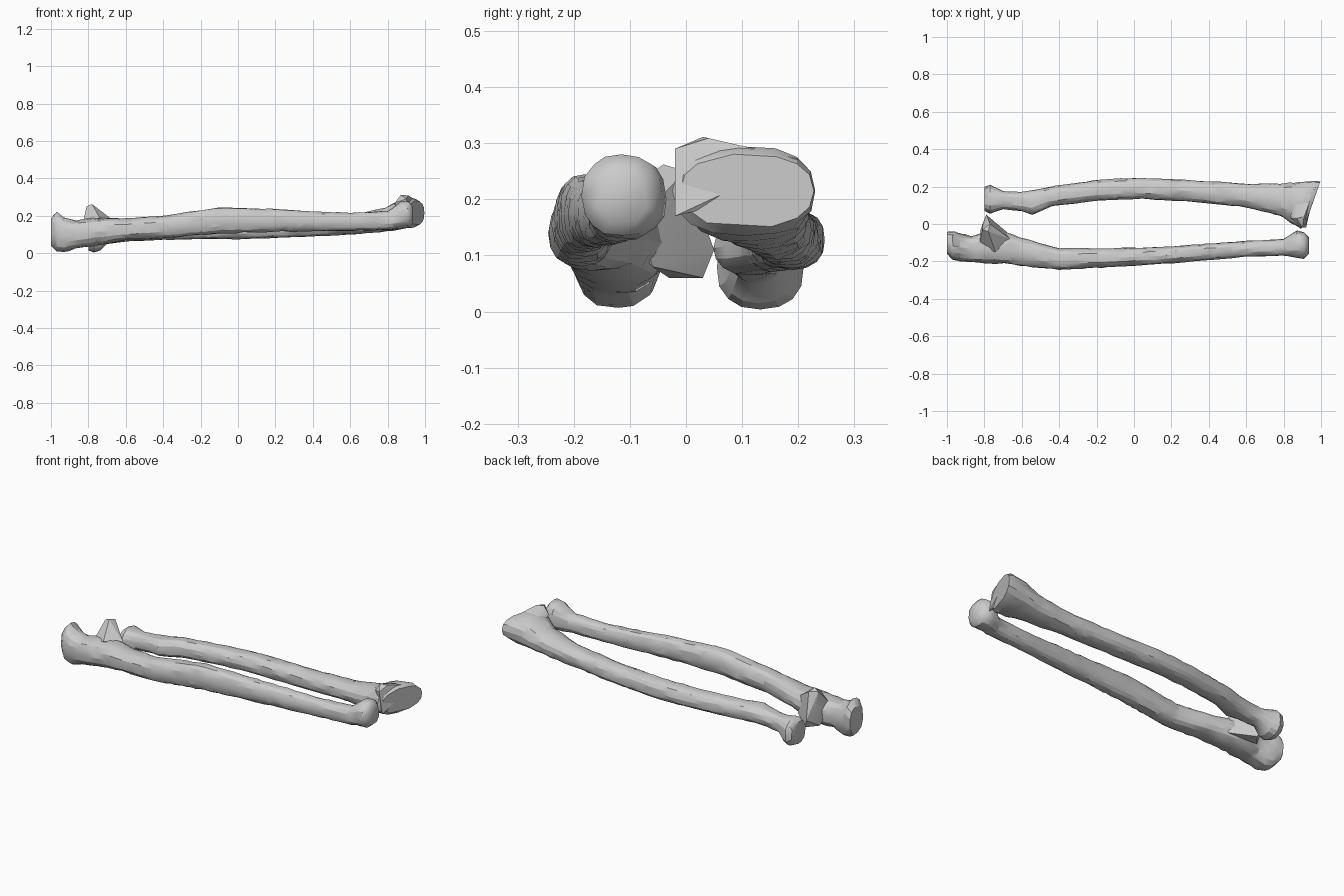
import bpy, bmesh, math, random
from mathutils import Vector

random.seed(4)
cube = bpy.data.objects.get("Cube")
if cube:
    bpy.data.objects.remove(cube)

# One bone colour
bone = bpy.data.materials.new("bone_grey")
bone.use_nodes = True
bone.diffuse_color = (0.6, 0.6, 0.6, 1)
bone.node_tree.nodes["Principled BSDF"].inputs["Base Color"].default_value = (0.6, 0.6, 0.6, 1)

SIDES = 16
STEP = 0.025


def signed_pow(value, power):
    return math.copysign(abs(value) ** power, value)


def ring(bm, section, rough):
    """Add one rounded cross-section: x, y range, z range, slant of x along y."""
    x, y0, y1, z0, z1, slant = section
    verts = []
    for i in range(SIDES):
        a = math.tau * i / SIDES
        k = 1 + random.uniform(-rough, rough)
        dy = signed_pow(math.cos(a), 0.85) * (y1 - y0) / 2 * k
        dz = signed_pow(math.sin(a), 0.85) * (z1 - z0) / 2 * k
        verts.append(bm.verts.new((x + slant * dy, (y0 + y1) / 2 + dy, (z0 + z1) / 2 + dz)))
    return verts


def make_bone(name, sections, lumps):
    """Loft the sections, add convex lumps and simplify into uneven facets."""
    bm = bmesh.new()
    rings = []
    for a, b in zip(sections, sections[1:]):
        steps = max(1, round((b[0] - a[0]) / STEP))
        for s in range(steps):
            t = s / steps
            blend = [p + (q - p) * t for p, q in zip(a, b)]
            rings.append(ring(bm, blend, 0.045 if s else 0.015))
    rings.append(ring(bm, sections[-1], 0))
    for r, s in zip(rings, rings[1:]):
        for i in range(SIDES):
            j = (i + 1) % SIDES
            bm.faces.new((r[i], r[j], s[j], s[i]))
    bm.faces.new(rings[0])
    bm.faces.new(rings[-1])
    for points in lumps:
        verts = [bm.verts.new(p) for p in points]
        bmesh.ops.convex_hull(bm, input=verts)
    bmesh.ops.recalc_face_normals(bm, faces=bm.faces)
    mesh = bpy.data.meshes.new(name)
    bm.to_mesh(mesh)
    bm.free()
    mesh.materials.append(bone)
    obj = bpy.data.objects.new(name, mesh)
    bpy.context.collection.objects.link(obj)
    facets = obj.modifiers.new("facets", "DECIMATE")
    facets.ratio = 0.5
    bpy.context.view_layer.objects.active = obj
    obj.select_set(True)
    bpy.ops.object.shade_smooth_by_angle(angle=math.radians(20))
    obj.select_set(False)
    return obj


# Front bone: hooked elbow end, long shaft, small rounded wrist head
front_sections = [
    (-1.0, -.16, -.04, .04, .19, 0),
    (-.97, -.19, -.04, .01, .22, 0),
    (-.93, -.2, -.05, .005, .19, 0),
    (-.87, -.205, -.065, .025, .175, 0),
    (-.8, -.21, -.04, .035, .185, 0),
    (-.7, -.21, -.04, .05, .19, 0),
    (-.6, -.225, -.075, .07, .185, 0),
    (-.4, -.245, -.13, .08, .2, 0),
    (-.1, -.23, -.13, .105, .245, 0),
    (.2, -.21, -.12, .115, .235, 0),
    (.6, -.175, -.09, .12, .215, 0),
    (.8, -.17, -.08, .125, .225, 0),
    (.87, -.18, -.035, .13, .275, 0),
    (.91, -.185, -.045, .135, .28, 0),
    (.935, -.16, -.07, .155, .25, 0),
]
# Pointed beak beside the elbow notch
beak = [
    (-.81, -.03, .25), (-.77, 0, .25), (-.78, -.04, .262), (-.81, 0, .16),
    (-.79, .05, .11), (-.77, .03, .06), (-.82, -.03, .06), (-.83, -.12, .15),
    (-.66, -.08, .17), (-.66, -.06, .08), (-.74, -.15, .19),
]
make_bone("front_forearm_bone", front_sections, [beak])

# Back bone: disc-shaped elbow head, bowed shaft, broad slanted wrist end
back_sections = [
    (-.8, .07, .2, .015, .14, 0),
    (-.77, .055, .21, .003, .155, 0),
    (-.735, .065, .195, .015, .15, 0),
    (-.7, .08, .175, .05, .145, 0),
    (-.61, .07, .17, .06, .155, 0),
    (-.54, .05, .18, .065, .165, 0),
    (-.44, .095, .2, .07, .17, 0),
    (-.2, .125, .235, .075, .175, 0),
    (.02, .135, .248, .075, .18, 0),
    (.3, .12, .235, .085, .185, 0),
    (.6, .09, .215, .1, .205, 0),
    (.78, .045, .215, .115, .24, 0),
    (.87, -.005, .225, .125, .285, .1),
    (.93, -.025, .23, .135, .295, .3),
    (.955, -.01, .228, .15, .28, .35),
]
# Raised ridge on the wrist end
ridge = [
    (.84, .03, .27), (.87, .03, .311), (.9, -.02, .29), (.91, .04, .309),
    (.89, .13, .28), (.83, .1, .22), (.92, -.02, .17), (.93, .1, .2),
    (.97, .2, .272), (.86, .19, .25),
]
make_bone("back_forearm_bone", back_sections, [ridge])
